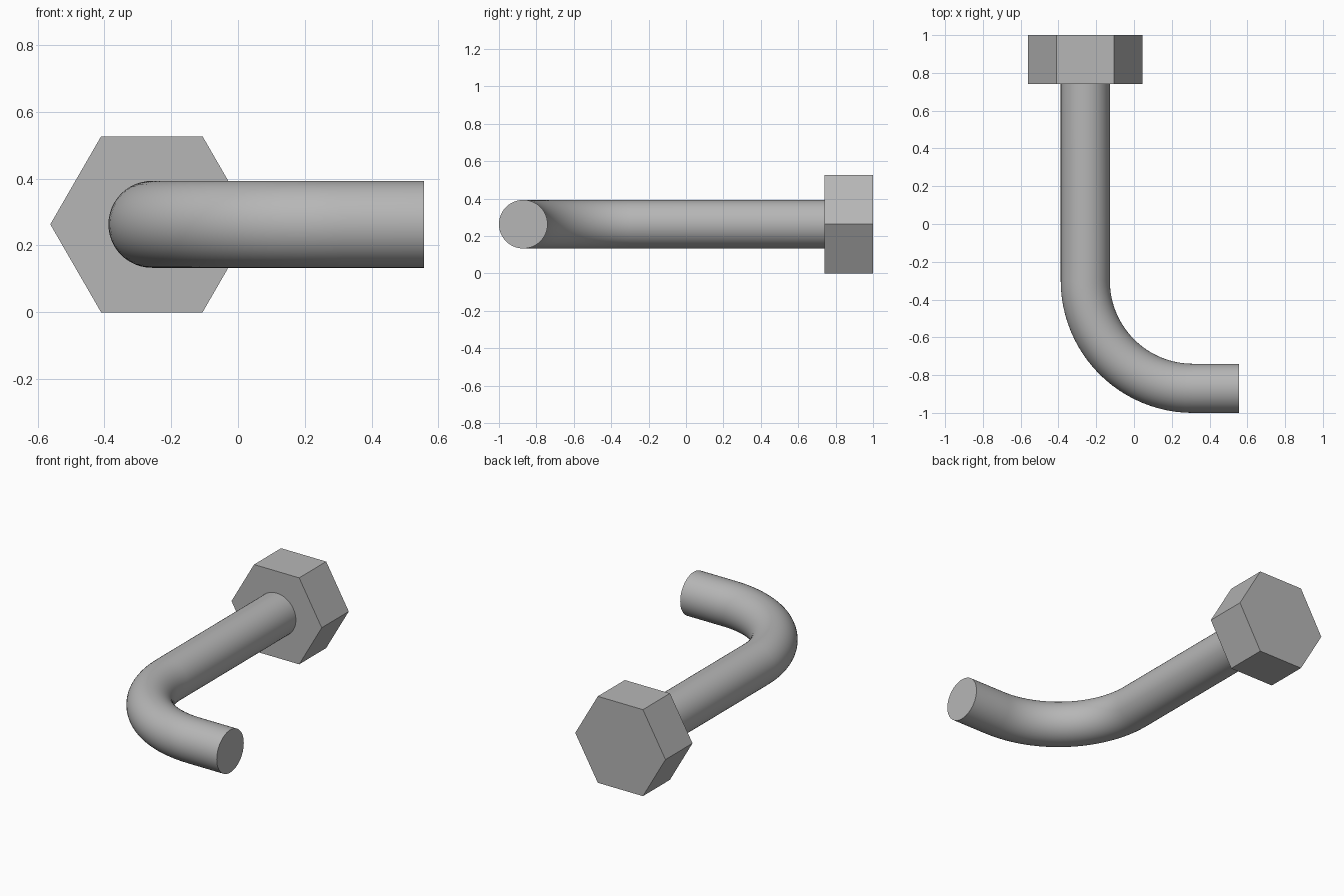
import bpy
import bmesh
from math import cos, sin, pi
from mathutils import Matrix, Vector

if "Cube" in bpy.data.objects:
    bpy.data.objects.remove(bpy.data.objects["Cube"], do_unlink=True)

GREY = 0.47
steel = bpy.data.materials.new("grey steel")
steel.use_nodes = True
steel.diffuse_color = (GREY, GREY, GREY, 1)
steel.node_tree.nodes["Principled BSDF"].inputs["Base Color"].default_value = (GREY, GREY, GREY, 1)

AXIS_X, AXIS_Z = -0.258, 0.263
ROD_RADIUS, BEND_RADIUS = 0.13, 0.57
SIDES, BEND_STEPS = 48, 24


def make_object(name, bm):
    bmesh.ops.recalc_face_normals(bm, faces=bm.faces)
    mesh = bpy.data.meshes.new(name)
    bm.to_mesh(mesh)
    bm.free()
    mesh.materials.append(steel)
    obj = bpy.data.objects.new(name, mesh)
    bpy.context.collection.objects.link(obj)
    return obj


# Hexagonal head, axis along y
bm = bmesh.new()
bmesh.ops.create_cone(bm, cap_ends=True, segments=6, radius1=0.304, radius2=0.304, depth=0.26)
place = Matrix.Translation((AXIS_X, 0.87, AXIS_Z)) @ Matrix.Rotation(pi / 2, 4, "X") @ Matrix.Rotation(pi / 2, 4, "Z")
bmesh.ops.transform(bm, matrix=place, verts=bm.verts)
# turn so a corner points sideways and flats lie top and bottom
if max(v.co.x for v in bm.verts) < AXIS_X + 0.29:
    bmesh.ops.rotate(bm, cent=(AXIS_X, 0.87, AXIS_Z), verts=bm.verts,
                     matrix=Matrix.Rotation(pi / 6, 3, "Y"))
make_object("hex_head", bm)

# Bent rod: straight shank, quarter bend, short foot
centre = Vector((AXIS_X + BEND_RADIUS, -0.87 + BEND_RADIUS, AXIS_Z))
stations = [(Vector((AXIS_X, 0.74, AXIS_Z)), 0)]
for i in range(BEND_STEPS + 1):
    a = pi / 2 * i / BEND_STEPS
    stations.append((centre - BEND_RADIUS * Vector((cos(a), sin(a), 0)), a))
stations.append((Vector((0.557, -0.87, AXIS_Z)), pi / 2))

bm = bmesh.new()
rings = []
for point, a in stations:
    outward = Vector((cos(a), sin(a), 0))
    rings.append([bm.verts.new(point + ROD_RADIUS * (outward * cos(t) + Vector((0, 0, sin(t)))))
                  for t in (2 * pi * k / SIDES for k in range(SIDES))])
for first, second in zip(rings, rings[1:]):
    for k in range(SIDES):
        n = (k + 1) % SIDES
        bm.faces.new((first[k], first[n], second[n], second[k]))
for ring in (rings[0], rings[-1]):
    bm.faces.new(ring)
rod = make_object("bent_rod", bm)

bpy.ops.object.select_all(action="DESELECT")
rod.select_set(True)
bpy.context.view_layer.objects.active = rod
bpy.ops.object.shade_smooth_by_angle(angle=pi / 6)
